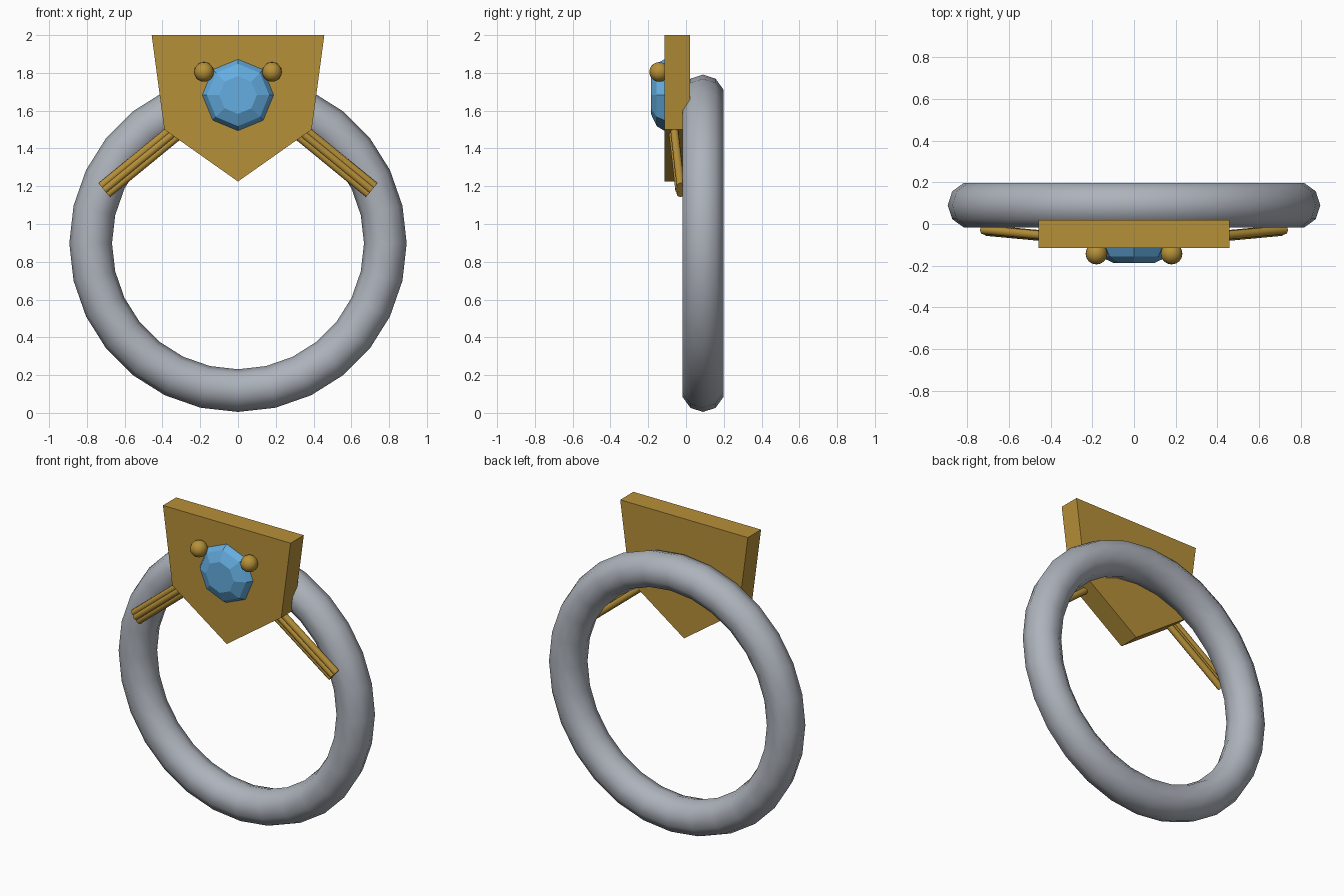
import bpy, bmesh, math
from mathutils import Vector

if "Cube" in bpy.data.objects:
    bpy.data.objects.remove(bpy.data.objects["Cube"])


def material(name, rgb):
    m = bpy.data.materials.new(name)
    m.diffuse_color = (*rgb, 1)
    m.use_nodes = True
    m.node_tree.nodes["Principled BSDF"].inputs["Base Color"].default_value = m.diffuse_color
    return m


GOLD = material("gold", (0.47, 0.28, 0.04))
SILVER = material("silver", (0.42, 0.45, 0.50))
BLUE = material("blue_gem", (0.13, 0.42, 0.75))


def finish(ob, name, mat, smooth=None):
    ob.name = name
    ob.data.materials.append(mat)
    if smooth:
        bpy.ops.object.select_all(action='DESELECT')
        ob.select_set(True)
        bpy.context.view_layer.objects.active = ob
        bpy.ops.object.shade_smooth_by_angle(angle=math.radians(smooth))
    return ob


def loft(name, loops, mat):
    """Closed solid through a stack of equal-length point loops."""
    bm = bmesh.new()
    rings = [[bm.verts.new(p) for p in loop] for loop in loops]
    n = len(rings[0])
    for a, b in zip(rings, rings[1:]):
        for i in range(n):
            j = (i + 1) % n
            bm.faces.new((a[i], a[j], b[j], b[i]))
    bm.faces.new(rings[0])
    bm.faces.new(rings[-1])
    bmesh.ops.recalc_face_normals(bm, faces=bm.faces)
    me = bpy.data.meshes.new(name)
    bm.to_mesh(me)
    bm.free()
    ob = bpy.data.objects.new(name, me)
    bpy.context.collection.objects.link(ob)
    return finish(ob, name, mat)


# Band
bpy.ops.mesh.primitive_torus_add(major_segments=28, minor_segments=10,
                                 major_radius=0.78, minor_radius=0.113,
                                 location=(0, 0.09, 0.898),
                                 rotation=(math.pi / 2, 0, 0))
finish(bpy.context.object, "band", SILVER, 60)

# Shield-shaped plate
outline = [(-0.457, 2.0), (-0.39, 1.5), (0, 1.225), (0.39, 1.5), (0.457, 2.0)]
loft("shield_plate", [[(x, y, z) for x, z in outline] for y in (-0.115, 0.02)], GOLD)

# Faceted gem: (radius, depth) steps from girdle to table
gem_steps = [(0.17, -0.06), (0.189, -0.115), (0.165, -0.155), (0.10, -0.186)]
loft("gem", [[(r * math.sin(k * math.pi / 4), y, 1.683 + r * math.cos(k * math.pi / 4))
              for k in range(8)] for r, y in gem_steps], BLUE)

for side, label in ((-1, "left"), (1, "right")):
    # Bead beside the gem
    bpy.ops.mesh.primitive_uv_sphere_add(segments=16, ring_count=10, radius=0.052,
                                         location=(side * 0.18, -0.142, 1.805))
    finish(bpy.context.object, label + "_bead", GOLD, 60)

    # Three slim rods from plate to band
    start = Vector((side * 0.32, -0.068, 1.497))
    end = Vector((side * 0.707, -0.032, 1.18))
    axis = end - start
    across = Vector((side * 0.64, 0, 0.77))
    for k, forward in ((-1, 0.004), (0, -0.004), (1, 0.004)):
        mid = (start + end) / 2 + across * (0.027 * k) + Vector((0, forward, 0))
        bpy.ops.mesh.primitive_cylinder_add(vertices=12, radius=0.021,
                                            depth=axis.length, location=mid)
        rod = bpy.context.object
        rod.rotation_euler = axis.to_track_quat('Z', 'Y').to_euler()
        finish(rod, f"{label}_rod_{k + 2}", GOLD, 40)
